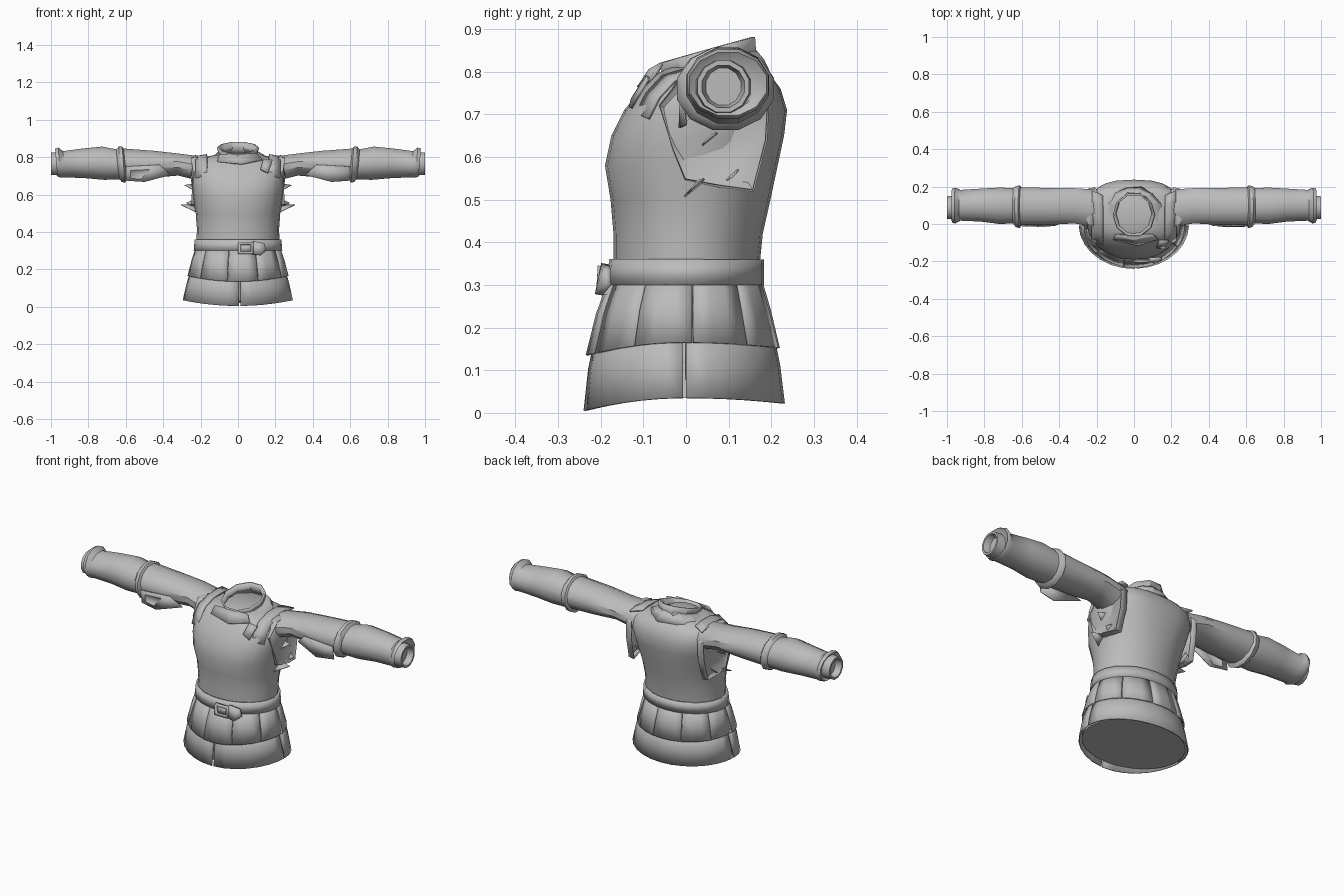
import bpy, math, random
from mathutils import Vector

random.seed(4)
cube = bpy.data.objects.get("Cube")
if cube:
    bpy.data.objects.remove(cube, do_unlink=True)

grey = bpy.data.materials.new("plain_grey")
grey.use_nodes = True
grey.diffuse_color = (0.5, 0.5, 0.5, 1)
grey.node_tree.nodes["Principled BSDF"].inputs["Base Color"].default_value = (0.5, 0.5, 0.5, 1)


def make(name, verts, faces, thick=0, smooth=40):
    mesh = bpy.data.meshes.new(name)
    mesh.from_pydata([tuple(v) for v in verts], [], faces)
    mesh.materials.append(grey)
    obj = bpy.data.objects.new(name, mesh)
    bpy.context.collection.objects.link(obj)
    bpy.ops.object.select_all(action="DESELECT")
    obj.select_set(True)
    bpy.context.view_layer.objects.active = obj
    bpy.ops.object.mode_set(mode="EDIT")
    bpy.ops.mesh.select_all(action="SELECT")
    bpy.ops.mesh.normals_make_consistent(inside=False)
    bpy.ops.object.mode_set(mode="OBJECT")
    bpy.ops.object.shade_smooth_by_angle(angle=math.radians(smooth))
    if thick:
        mod = obj.modifiers.new("thickness", "SOLIDIFY")
        mod.thickness = thick
        mod.offset = 0


def loft(name, rings, caps=(False, False), thick=0, smooth=40):
    """Join equal rings of points, optionally closing either end."""
    n = len(rings[0])
    verts = [p for ring in rings for p in ring]
    faces = [(r * n + i, r * n + (i + 1) % n, (r + 1) * n + (i + 1) % n, (r + 1) * n + i)
             for r in range(len(rings) - 1) for i in range(n)]
    if caps[0]:
        faces.append(tuple(reversed(range(n))))
    if caps[1]:
        faces.append(tuple(range(len(verts) - n, len(verts))))
    make(name, verts, faces, thick, smooth)


def around(z, y0, y1, rx, n=24, tilt=0, square=1.0, wobble=0):
    """Level ring from front y0 to back y1; can rise to the back, be squarer or crumpled."""
    out = []
    for i in range(n):
        a = math.tau * i / n
        c, s = [math.copysign(abs(v) ** square, v) for v in (math.cos(a), math.sin(a))]
        k = 1 + random.uniform(-wobble, wobble)
        out.append(Vector((rx * c * k, (y0 + y1) / 2 + (y1 - y0) / 2 * s * k,
                           z + tilt * s + random.uniform(-wobble, wobble) * 0.08)))
    return out


def sleeve_ring(side, x, y0, y1, z0, z1, n=12, lean=0):
    """Upright ring around an arm."""
    out = []
    for i in range(n):
        a = math.tau * (i + 0.5) / n
        out.append(Vector((side * (x + lean * math.sin(a)), (y0 + y1) / 2 + (y1 - y0) / 2 * math.cos(a),
                           (z0 + z1) / 2 + (z1 - z0) / 2 * math.sin(a))))
    return out


def plate(name, corners, thick=0.01):
    make(name, corners, [tuple(range(len(corners)))], thick, 20)


# Torso shell, squarer toward the shoulders, closed under the collar
torso = [(0.32, -0.17, 0.17, 0.222, 1), (0.42, -0.17, 0.18, 0.22, 1), (0.5, -0.177, 0.198, 0.226, 0.95),
         (0.58, -0.19, 0.215, 0.24, 0.88), (0.65, -0.175, 0.23, 0.248, 0.8), (0.71, -0.145, 0.237, 0.255, 0.75),
         (0.76, -0.105, 0.222, 0.25, 0.75), (0.79, -0.075, 0.2, 0.225, 0.8), (0.81, -0.045, 0.17, 0.135, 0.95)]
loft("torso", [around(*r[:4], square=r[4]) for r in torso], (True, True))

# Belt with buckle and loose tongue
loft("belt", [around(0.3, -0.182, 0.178, 0.232), around(0.36, -0.175, 0.178, 0.227)], thick=0.01)
outer = [(0, -0.203, 0.282), (0.082, -0.203, 0.282), (0.082, -0.2, 0.345), (0, -0.2, 0.345)]
inner = [(0.013, -0.203, 0.295), (0.069, -0.203, 0.295), (0.069, -0.2, 0.332), (0.013, -0.2, 0.332)]
make("belt_buckle", outer + inner, [(i, (i + 1) % 4, 4 + (i + 1) % 4, 4 + i) for i in range(4)], 0.014)
plate("buckle_strap", [(0.01, -0.198, 0.293), (0.08, -0.198, 0.293), (0.08, -0.196, 0.335), (0.01, -0.196, 0.335)])
plate("belt_tongue", [(0.075, -0.19, 0.28), (0.12, -0.205, 0.277), (0.15, -0.185, 0.3),
                      (0.14, -0.185, 0.34), (0.08, -0.19, 0.35)], 0.018)

# Skirt lining with a closed underside
loft("skirt_lining", [around(0.035, -0.226, 0.219, 0.278), around(0.17, -0.202, 0.197, 0.248),
                      around(0.32, -0.168, 0.17, 0.22)], (True, True))


def skirt_tier(name, edges, gap, top, middle, bottom, hem, raised):
    """Curved flaps between edge angles, alternately lifted, hem dipping at front and back."""
    for k in range(len(edges) - 1):
        a0, a1 = edges[k] + gap, edges[k + 1] - gap
        steps = max(3, round((a1 - a0) / 0.22))
        verts = []
        for t, shape in ((0, top), (0.5, middle), (1, bottom)):
            y0, y1, rx = shape
            for j in range(steps + 1):
                a = a0 + (a1 - a0) * j / steps
                s, c = math.sin(a), math.cos(a)
                lift = 1 + raised * (k % 2) * t
                z_end = hem[1] - (0.03 if s < 0 else 0.013) * s * s
                verts.append((rx * c * lift, ((y0 + y1) / 2 + (y1 - y0) / 2 * s) * lift,
                              hem[0] + (z_end - hem[0]) * t))
        w = steps + 1
        faces = [(r * w + j, r * w + j + 1, r * w + w + j + 1, r * w + w + j)
                 for r in range(2) for j in range(steps)]
        make(f"{name}_{k + 1}", verts, faces, 0.006)


quarter = math.pi / 2
skirt_tier("lower_flap", [0.0, 2 * quarter, 3 * quarter + 0.03, 4 * quarter], 0.016,
           (-0.207, 0.2, 0.25), (-0.226, 0.218, 0.273), (-0.236, 0.229, 0.291), (0.2, 0.035), 0.006)
skirt_tier("upper_flap", [0.1 + math.tau * k / 10 for k in range(11)], 0.006,
           (-0.172, 0.17, 0.22), (-0.207, 0.196, 0.246), (-0.23, 0.217, 0.266), (0.33, 0.165), 0.01)

# Collar, low at the front and high at the back, over a crumpled neck cloth
loft("collar", [around(0.79, -0.065, 0.18, 0.125, 10, 0.02), around(0.822, -0.055, 0.165, 0.1, 10, 0.028),
                around(0.851, -0.066, 0.163, 0.108, 10, 0.032)], thick=0.01, smooth=20)
loft("neck_cloth", [around(0.783, -0.095, 0.2, 0.175, 14, 0.012, 1, 0.06),
                    around(0.806, -0.075, 0.185, 0.14, 14, 0.02, 1, 0.05),
                    around(0.822, -0.05, 0.165, 0.105, 14, 0.025, 1, 0.03)], thick=0.006, smooth=15)
make("neck_flap", [(-0.1, -0.058, 0.815), (0.1, -0.056, 0.82), (0.13, -0.08, 0.785), (0.02, -0.112, 0.763),
                   (-0.11, -0.083, 0.775), (0, -0.085, 0.803)],
     [(i, (i + 1) % 5, 5) for i in range(5)], 0.008, 15)

for side, label in ((1, "left"), (-1, "right")):
    # Upper sleeve, hanging a little below the arm
    upper = [(0.17, -0.025, 0.185, 0.65, 0.808), (0.24, -0.015, 0.19, 0.68, 0.812),
             (0.32, 0, 0.195, 0.7, 0.822), (0.45, -0.008, 0.196, 0.688, 0.837), (0.62, -0.01, 0.2, 0.68, 0.85)]
    loft(label + "_upper_sleeve", [sleeve_ring(side, *r) for r in upper], (True, True))
    # Elbow band
    band = [(0.6, -0.005, 0.195, 0.68, 0.845), (0.612, -0.025, 0.21, 0.66, 0.86),
            (0.63, -0.02, 0.207, 0.665, 0.86), (0.645, 0, 0.195, 0.685, 0.84)]
    loft(label + "_elbow_band", [sleeve_ring(side, *r, lean=0.008) for r in band], (True, True))
    # Forearm with flared cuff
    forearm = [(0.62, 0, 0.195, 0.68, 0.84), (0.72, -0.003, 0.198, 0.676, 0.86), (0.82, 0.01, 0.192, 0.685, 0.85),
               (0.93, 0.015, 0.185, 0.69, 0.835), (0.955, 0, 0.197, 0.688, 0.855), (0.972, 0.005, 0.192, 0.695, 0.848),
               (0.955, 0.025, 0.165, 0.71, 0.825)]
    loft(label + "_forearm", [sleeve_ring(side, *r, lean=0.006) for r in forearm], (True, True))
    # Hollow wrist lining
    wrist = [(0.94, 0.02, 0.155, 0.7, 0.83), (1, 0.025, 0.15, 0.703, 0.828),
             (1, 0.036, 0.139, 0.714, 0.817), (0.965, 0.045, 0.13, 0.72, 0.81)]
    loft(label + "_wrist", [sleeve_ring(side, *r) for r in wrist], (False, True))
    # Loose cloth at the lower front of the upper sleeve
    plate(label + "_sleeve_drape", [(side * 0.36, 0.02, 0.705), (side * 0.5, -0.015, 0.668),
                                    (side * 0.6, 0.0, 0.675), (side * 0.6, -0.012, 0.75),
                                    (side * 0.42, -0.007, 0.76)], 0.005)
    # Armhole edge with the cloth panel inside it
    hole = [(-0.06, 0.72), (-0.03, 0.62), (0, 0.55), (0.08, 0.535), (0.155, 0.525), (0.185, 0.64),
            (0.19, 0.74), (0.1, 0.805), (0, 0.795)]
    rings = [[Vector((side * (x - 0.025 * abs(y - 0.07) / 0.13), 0.07 + (y - 0.07) * f, 0.67 + (z - 0.67) * f))
              for y, z in hole] for x, f in ((0.23, 1.03), (0.263, 1), (0.253, 0.9))]
    loft(label + "_armhole_edge", rings, (False, True), thick=0.005)
    # Torn cloth corners below the arm
    for k, (y, z, tip, dz) in enumerate(((0.02, 0.51, 0.305, 0.035), (0.1, 0.54, 0.275, 0.015), (0.05, 0.62, 0.285, 0.03))):
        plate(f"{label}_torn_cloth_{k + 1}",
              [(side * 0.21, y - 0.03, z - 0.01), (side * tip, y + 0.01, z + dz), (side * 0.225, y + 0.03, z + 0.04)], 0.004)
    # Shoulder strap lying over the front of the shoulder
    path = [(-0.108, 0.7), (-0.083, 0.75), (-0.046, 0.79), (0.03, 0.812), (0.11, 0.813), (0.16, 0.805)]
    strap = []
    for y, z in path:
        strap += [(side * 0.165, y - 0.008, z), (side * 0.225, y + 0.02, z - 0.01)]
    make(label + "_shoulder_strap", strap,
         [(2 * i, 2 * i + 1, 2 * i + 3, 2 * i + 2) for i in range(len(path) - 1)], 0.008)

# Loose strap end on the left chest
plate("chest_strap_end", [(0.12, -0.125, 0.735), (0.16, -0.13, 0.715), (0.185, -0.09, 0.785), (0.135, -0.09, 0.79)])
